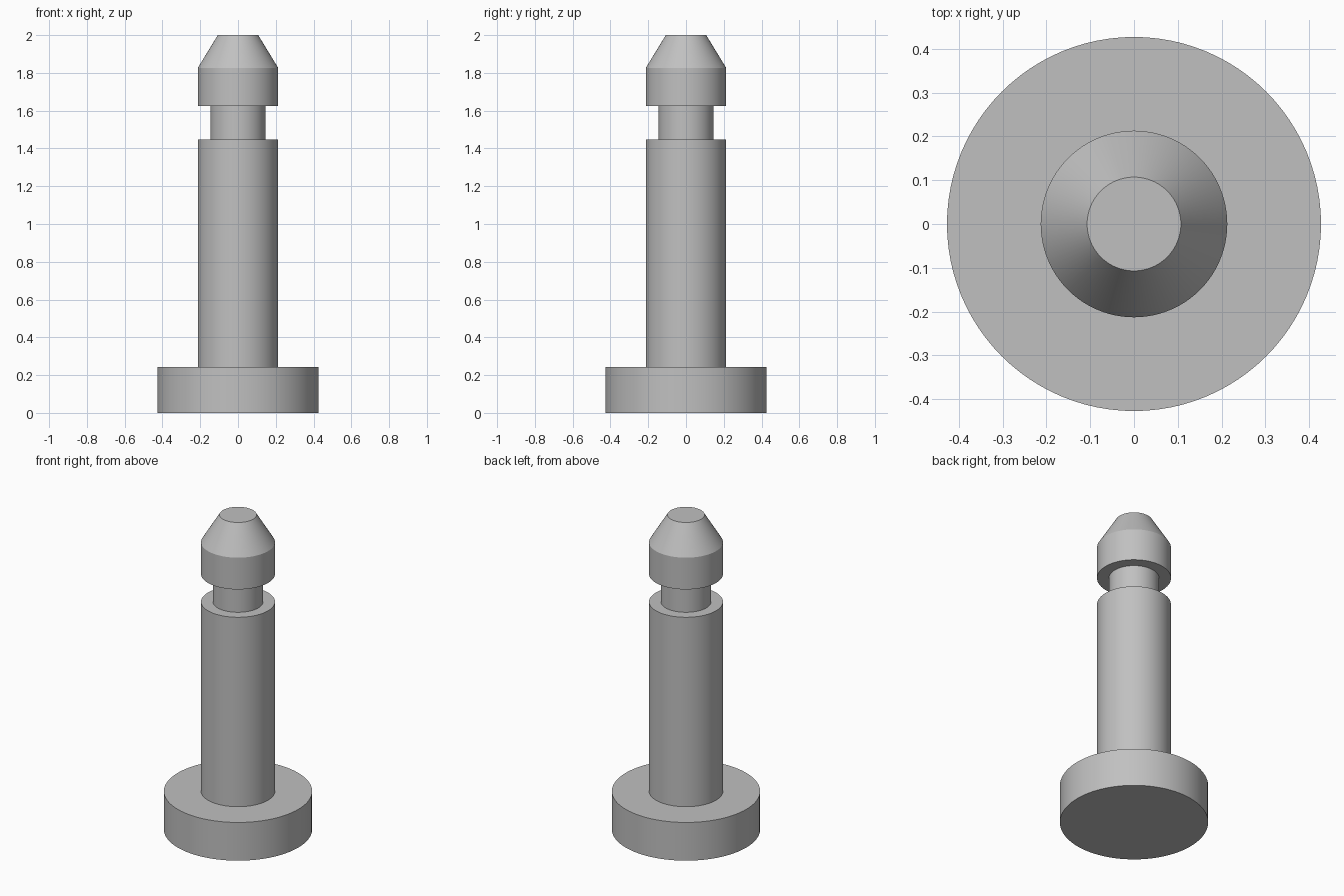
import bpy
import bmesh
from math import cos, sin, pi, radians

SEGMENTS = 96

cube = bpy.data.objects.get("Cube")
if cube:
    bpy.data.objects.remove(cube, do_unlink=True)

# One plain grey for the whole pin
grey = bpy.data.materials.new("plain_grey")
grey.use_nodes = True
colour = (0.53, 0.53, 0.53, 1)
grey.diffuse_color = colour
grey.node_tree.nodes["Principled BSDF"].inputs["Base Color"].default_value = colour


def turned_solid(name, profile):
    """Revolve (radius, height) points about z and cap both ends."""
    bm = bmesh.new()
    rings = []
    for r, z in profile:
        angles = [2 * pi * i / SEGMENTS for i in range(SEGMENTS)]
        rings.append([bm.verts.new((r * cos(a), r * sin(a), z)) for a in angles])
    for low, high in zip(rings, rings[1:]):
        for i in range(SEGMENTS):
            j = (i + 1) % SEGMENTS
            bm.faces.new((low[i], low[j], high[j], high[i]))
    bm.faces.new(rings[0][::-1])
    bm.faces.new(rings[-1])
    mesh = bpy.data.meshes.new(name)
    bm.to_mesh(mesh)
    bm.free()
    mesh.materials.append(grey)
    obj = bpy.data.objects.new(name, mesh)
    bpy.context.collection.objects.link(obj)
    bpy.ops.object.select_all(action="DESELECT")
    obj.select_set(True)
    bpy.context.view_layer.objects.active = obj
    bpy.ops.object.shade_smooth_by_angle(angle=radians(25))
    return obj


BASE_R, SHAFT_R, NECK_R, TIP_R = 0.427, 0.213, 0.145, 0.107
BASE_TOP, SHAFT_TOP, NECK_TOP, SHOULDER, TOP = 0.243, 1.447, 1.624, 1.826, 2.0

# Round base, shaft, retaining groove and tapered head, turned as one piece
turned_solid("grooved_pin", [
    (BASE_R, 0), (BASE_R, BASE_TOP),
    (SHAFT_R, BASE_TOP), (SHAFT_R, SHAFT_TOP),
    (NECK_R, SHAFT_TOP), (NECK_R, NECK_TOP),
    (SHAFT_R, NECK_TOP), (SHAFT_R, SHOULDER),
    (TIP_R, TOP),
])
